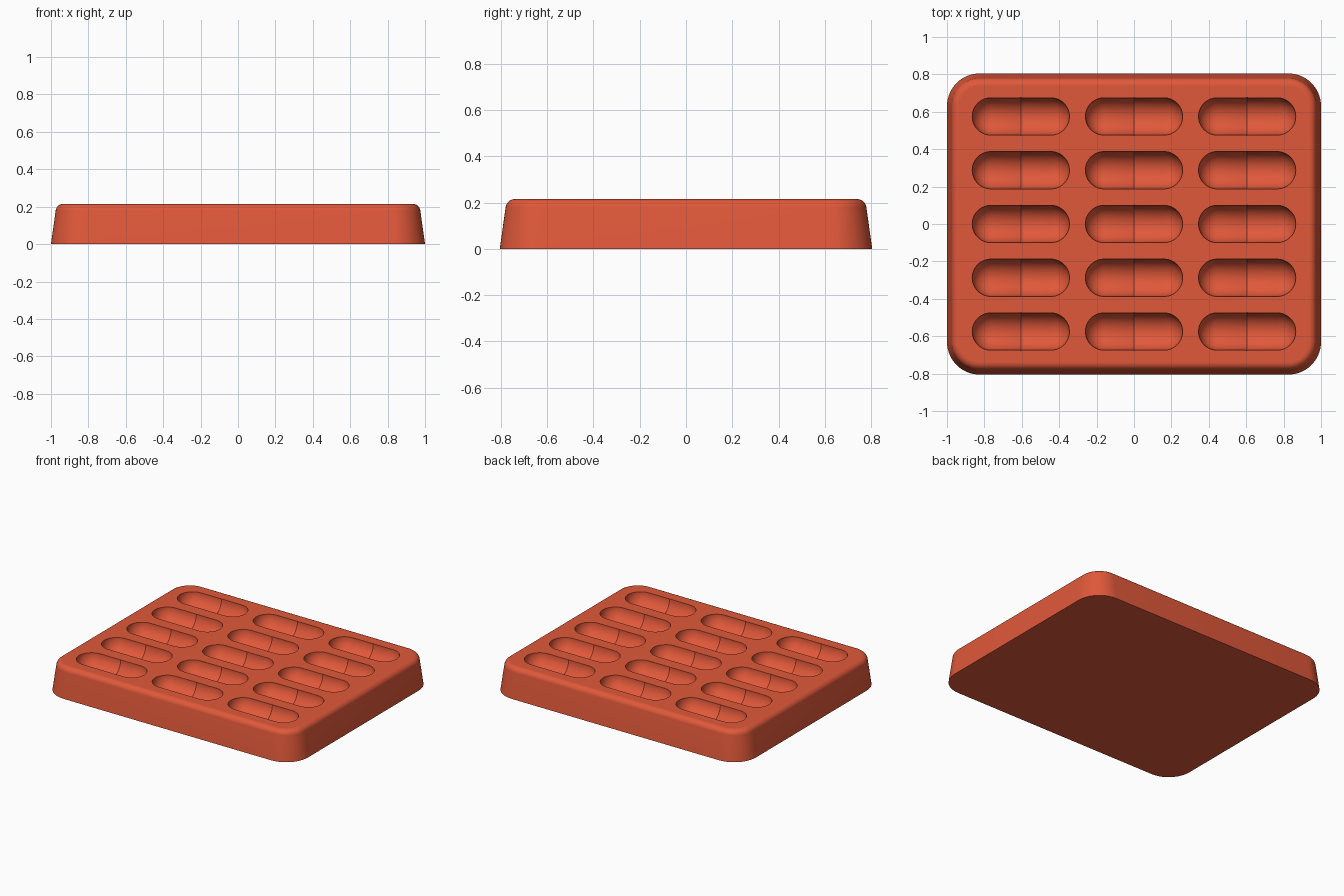
import bpy, bmesh
from math import sin, cos, pi
from mathutils import Matrix, Vector

cube = bpy.data.objects.get("Cube")
if cube:
    bpy.data.objects.remove(cube)

HX, HY, H = 1.0, 0.805, 0.215      # half width, half depth, height
CORNER, DRAFT, FILLET = 0.175, 0.025, 0.04
POCKET_R, POCKET_HALF = 0.1, 0.26

mat = bpy.data.materials.new("terracotta red")
mat.use_nodes = True
color = (0.745, 0.098, 0.042, 1)
mat.diffuse_color = color
mat.node_tree.nodes["Principled BSDF"].inputs["Base Color"].default_value = color


def make_object(name, bm):
    bmesh.ops.recalc_face_normals(bm, faces=bm.faces)
    mesh = bpy.data.meshes.new(name)
    bm.to_mesh(mesh)
    bm.free()
    mesh.materials.append(mat)
    obj = bpy.data.objects.new(name, mesh)
    bpy.context.collection.objects.link(obj)
    return obj


def rounded_ring(bm, inset, z, steps=14):
    """Rounded rectangle of vertices, offset inward by inset."""
    r, ring = CORNER - inset, []
    for q, (sx, sy) in enumerate([(1, 1), (-1, 1), (-1, -1), (1, -1)]):
        for i in range(steps + 1):
            a = (q + i / steps) * pi / 2
            ring.append(bm.verts.new((sx * (HX - CORNER) + r * cos(a),
                                      sy * (HY - CORNER) + r * sin(a), z)))
    return ring


# Tray body: drafted wall, rounded top edge, flat top
bm = bmesh.new()
sections = [(0, 0), (DRAFT * 0.96, H - FILLET - 0.005)]
for i in range(9):
    a = i / 8 * pi / 2
    sections.append((DRAFT + FILLET * (1 - cos(a)), H - FILLET + FILLET * sin(a)))
sections.append((DRAFT + FILLET + 0.004, H))
rings = [rounded_ring(bm, *s) for s in sections]
for low, high in zip(rings, rings[1:]):
    for i in range(len(low)):
        j = (i + 1) % len(low)
        bm.faces.new((low[i], low[j], high[j], high[i]))
bm.faces.new(rings[0][::-1])
bm.faces.new(rings[-1])
tray = make_object("tray", bm)

# Pocket cutter: capsules with a fine seam around the middle
bm = bmesh.new()
straight = POCKET_HALF - POCKET_R
half = [(0.0, POCKET_R + 0.002), (0.004, POCKET_R)]
half += [(straight + POCKET_R * sin(i / 12 * pi / 2), POCKET_R * cos(i / 12 * pi / 2))
         for i in range(13)]
profile = [(-x, r) for x, r in half[:0:-1]] + half
SEG = 48
for cx in (-0.605, 0, 0.605):
    for row in range(-2, 3):
        center = Vector((cx, row * 0.2875, H))
        loops = []
        for x, r in profile:
            if r < 1e-5:
                loops.append([bm.verts.new(center + Vector((x, 0, 0)))] * SEG)
            else:
                # half-step rotation keeps vertices off the top plane
                loops.append([bm.verts.new(center + Vector((x,
                              r * cos((k + 0.5) * 2 * pi / SEG),
                              r * sin((k + 0.5) * 2 * pi / SEG)))) for k in range(SEG)])
        for a, b in zip(loops, loops[1:]):
            for k in range(SEG):
                n = (k + 1) % SEG
                bm.faces.new(dict.fromkeys((a[k], a[n], b[n], b[k])))
cutter = make_object("pocket_cutter", bm)
cutter.hide_render = True

# Cut the pockets, then drop the helper
cut = tray.modifiers.new("pockets", "BOOLEAN")
cut.operation, cut.solver, cut.object = "DIFFERENCE", "EXACT", cutter
bpy.ops.object.select_all(action="DESELECT")
bpy.context.view_layer.objects.active = tray
tray.select_set(True)
bpy.ops.object.modifier_apply(modifier=cut.name)
bpy.data.objects.remove(cutter)
bpy.ops.object.shade_smooth_by_angle(angle=pi / 6)
